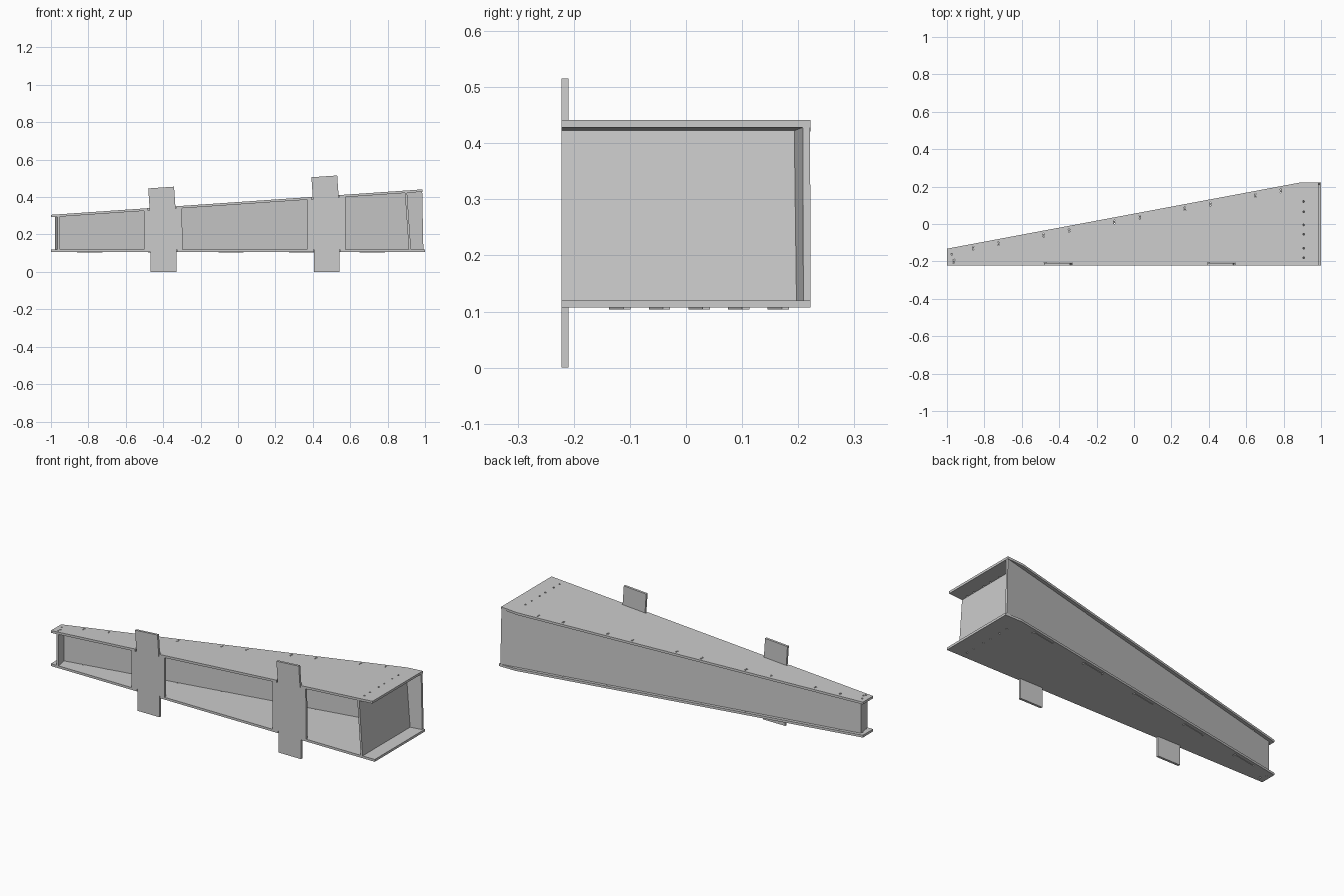
import bpy, bmesh
from mathutils import Vector

if "Cube" in bpy.data.objects:
    bpy.data.objects.remove(bpy.data.objects["Cube"])

SLOPE = 0.0685      # rise of the top plate along x
RAKE = 0.187        # sideways angle of the back wall
TH = 0.013          # sheet thickness
FRONT, BACK = -0.222, 0.222
FLOOR_LO, FLOOR_HI = 0.107, 0.120


def top_z(x):
    return 0.305 + (x + 1) * SLOPE


def under_z(x):
    return top_z(x) - TH


def wall_y(x):
    return BACK - RAKE * (0.99 - x)


def solid(name, ring_a, ring_b):
    """Closed body between two matching outlines."""
    bm = bmesh.new()
    a = [bm.verts.new(p) for p in ring_a]
    b = [bm.verts.new(p) for p in ring_b]
    bm.faces.new(a)
    bm.faces.new(b[::-1])
    n = len(a)
    for i in range(n):
        j = (i + 1) % n
        bm.faces.new((a[i], b[i], b[j], a[j]))
    bmesh.ops.recalc_face_normals(bm, faces=bm.faces)
    return finish(name, bm)


def finish(name, bm):
    me = bpy.data.meshes.new(name)
    bm.to_mesh(me)
    bm.free()
    ob = bpy.data.objects.new(name, me)
    bpy.context.collection.objects.link(ob)
    return ob


def plate_outline(x_end, x_bend, centres, half):
    """Tapered plate with front notches for the brackets."""
    pts = [(-1, FRONT)]
    for c in centres:
        l, r, d = c - half, c + half, FRONT + 0.016
        pts += [(l, FRONT), (l, d), (r, d), (r, FRONT)]
    return pts + [(x_end, FRONT), (x_end, BACK), (x_bend, BACK), (-1, -0.132)]


# bottom and top plates
o = plate_outline(1.0, 0.9, (-0.3975, 0.475), 0.071)
bottom = solid("bottom_plate", [(x, y, FLOOR_LO) for x, y in o],
               [(x, y, FLOOR_HI) for x, y in o])
o = plate_outline(0.986, 0.89, (-0.406, 0.467), 0.074)
top = solid("top_plate", [(x, y, under_z(x)) for x, y in o],
            [(x, y, top_z(x)) for x, y in o])

# raked back wall, with tabs that go through both plates
spans = [(-0.86 + 0.3775 * i, -0.725 + 0.3775 * i) for i in range(5)]
prof = [(-0.978, FLOOR_HI)]
for l, r in spans:
    prof += [(l, FLOOR_HI), (l, 0.104), (r, 0.104), (r, FLOOR_HI)]
prof += [(0.991, FLOOR_HI), (0.985, under_z(0.985))]
for l, r in reversed(spans):
    prof += [(r, under_z(r)), (r, top_z(r) - 0.001),
             (l, top_z(l) - 0.001), (l, under_z(l))]
prof.append((-0.978, under_z(-0.978)))
solid("back_wall", [(x, wall_y(x), z) for x, z in prof],
      [(x, wall_y(x) - TH, z) for x, z in prof])


def end_wall(name, foot, lean):
    upper = []
    for x, y in foot:
        xt = x - lean * (under_z(x) - FLOOR_HI)
        upper.append((xt, y, under_z(xt)))
    solid(name, [(x, y, FLOOR_HI) for x, y in foot], upper)


# large end wall leans with the top plate, small one is square to the back wall
end_wall("large_end_wall", [(0.913, FRONT), (0.925, FRONT),
                            (0.925, 0.198), (0.913, 0.196)], SLOPE)
end_wall("small_end_wall", [(-0.965, FRONT), (-0.952, FRONT),
                            (-0.965, -0.155), (-0.978, -0.157)], 0)


# mounting brackets: lower tab, wide middle, tilted upper tab
for i, c in enumerate((-0.400, 0.4725)):
    base = c + 0.0025
    n = c - 0.003
    lo, hi = n - 0.069, n + 0.069
    tip = 0.008
    pts = [(base - 0.069, 0), (base + 0.069, 0), (base + 0.069, FLOOR_HI),
           (c + 0.103, FLOOR_HI), (c + 0.101, under_z(c + 0.101)),
           (hi, under_z(hi)), (hi - tip, top_z(hi) + 0.105),
           (lo - tip, top_z(lo) + 0.105), (lo, under_z(lo)),
           (c - 0.103, under_z(c - 0.103)), (c - 0.103, FLOOR_HI),
           (base - 0.069, FLOOR_HI)]
    solid("mounting_bracket_%d" % (i + 1), [(x, FRONT, z) for x, z in pts],
          [(x, FRONT + TH, z) for x, z in pts])

# small relief holes at the ends of every tab slot
spots = [(x, wall_y(x) - s) for l, r in spans for x in (l, r)
         for s in (0.001, TH - 0.001)]
spots += [(0.907, y) for y in (-0.18, -0.13, -0.055, -0.005, 0.065, 0.12)]
spots += [(-0.965, -0.207), (-0.962, -0.193), (-0.975, -0.162)]
for name, plate, z_of in (("top", top, lambda x: top_z(x) - TH / 2),
                          ("bottom", bottom, lambda x: 0.1135)):
    bm = bmesh.new()
    for x, y in spots:
        new = bmesh.ops.create_cone(bm, cap_ends=True, segments=10, radius1=0.005,
                                    radius2=0.005, depth=0.04)["verts"]
        bmesh.ops.translate(bm, verts=new, vec=Vector((x, y, z_of(x))))
    cutter = finish(name + "_hole_cutter", bm)
    cutter.hide_render = True
    cutter.hide_viewport = True
    mod = plate.modifiers.new("relief_holes", 'BOOLEAN')
    mod.operation = 'DIFFERENCE'
    mod.solver = 'EXACT'
    mod.object = cutter
